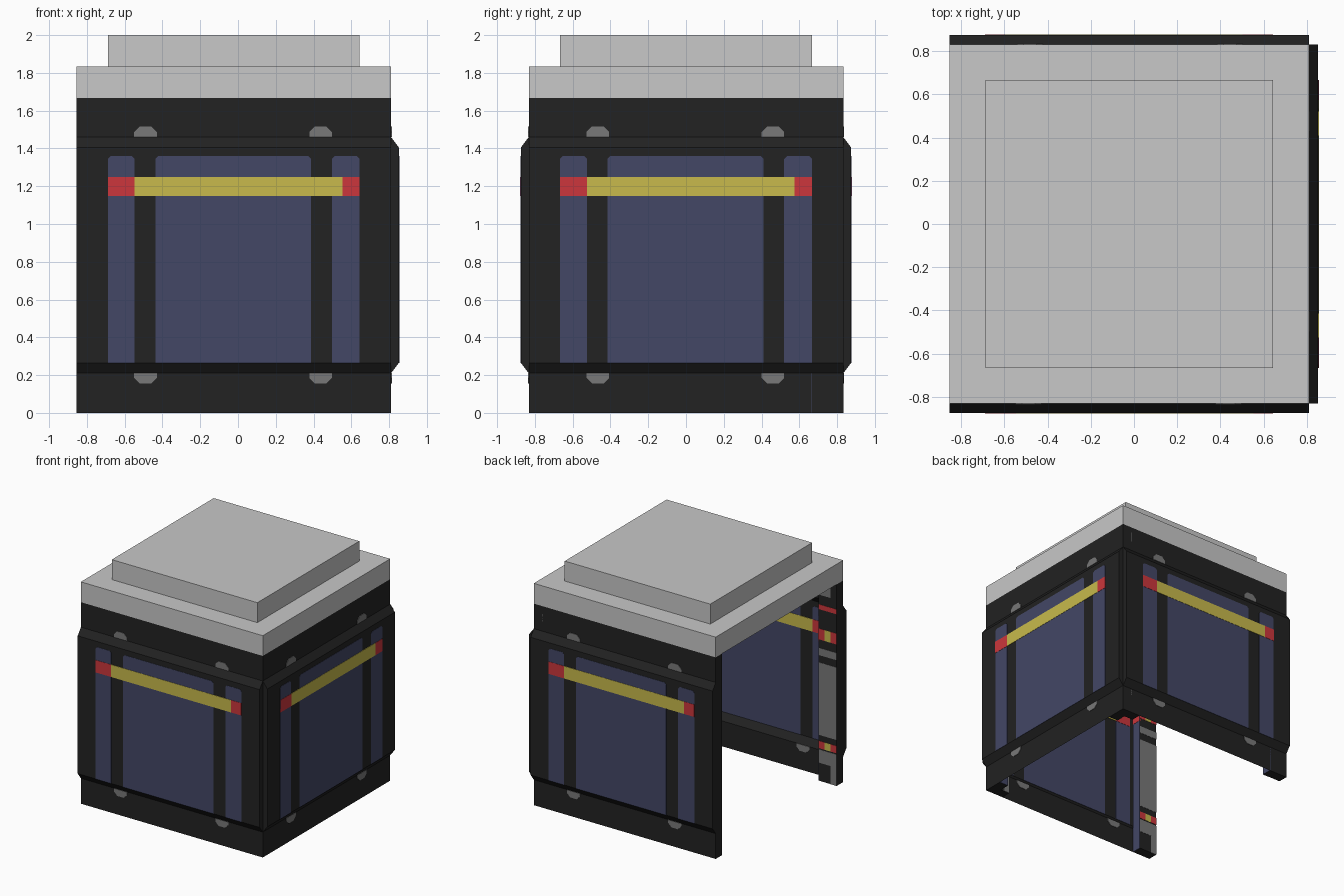
import bpy, bmesh, math

if "Cube" in bpy.data.objects:
    bpy.data.objects.remove(bpy.data.objects["Cube"])

def material(name, rgb):
    m = bpy.data.materials.new(name)
    m.diffuse_color = (*rgb, 1)
    m.use_nodes = True
    m.node_tree.nodes["Principled BSDF"].inputs["Base Color"].default_value = m.diffuse_color
    return m

BLACK = material("black", (0.016, 0.016, 0.016))
ROOF = material("light grey", (0.58, 0.58, 0.58))
GREY = material("mid grey", (0.19, 0.19, 0.19))
BLUE = material("slate blue", (0.056, 0.063, 0.133))
YELLOW = material("yellow", (0.578, 0.491, 0.072))
RED = material("red", (0.604, 0.037, 0.045))

CX = -0.0225    # centre of the open box
H = 0.8325      # half width
TOP = 1.667     # top of the walls
BULGE = 0.042   # how far the padded middle stands out
DEEP = 0.083    # depth of the inner end posts


def finish(name, bm, mat, turn=0):
    bmesh.ops.recalc_face_normals(bm, faces=bm.faces)
    me = bpy.data.meshes.new(name)
    bm.to_mesh(me)
    bm.free()
    me.materials.append(mat)
    ob = bpy.data.objects.new(name, me)
    ob.location = (CX, 0, 0)
    ob.rotation_euler = (0, 0, turn)
    bpy.context.collection.objects.link(ob)
    return ob


def prism(bm, pts, y0, y1):
    """Extrude an (x, z) outline from y0 to y1."""
    a = [bm.verts.new((x, y0, z)) for x, z in pts]
    b = [bm.verts.new((x, y1, z)) for x, z in pts]
    bm.faces.new(a)
    bm.faces.new(b[::-1])
    for i in range(len(pts)):
        j = (i + 1) % len(pts)
        bm.faces.new((a[i], b[i], b[j], a[j]))


def rect(x0, x1, z0, z1):
    return [(x0, z0), (x1, z0), (x1, z1), (x0, z1)]


def cut_top(x0, x1, z0, z1, c):
    """Outline with the two corners at z1 cut off."""
    s = c if z1 > z0 else -c
    return [(x0, z0), (x1, z0), (x1, z1 - s), (x1 - c, z1), (x0 + c, z1), (x0, z1 - s)]


def plates(name, outlines, y, half, mat, turn):
    bm = bmesh.new()
    for pts in outlines:
        prism(bm, pts, y - half, y + half)
    return finish(name, bm, mat, turn)


def wall(side, turn):
    # folded sheet with a padded middle, closed at both ends of the padding
    profile = [(0, 0), (0, 0.21), (BULGE, 0.265), (BULGE, 1.405), (0, 1.46), (0, TOP)]
    bm = bmesh.new()
    l = [bm.verts.new((-H, -H - d, z)) for d, z in profile]
    r = [bm.verts.new((H, -H - d, z)) for d, z in profile]
    for i in range(len(profile) - 1):
        bm.faces.new((l[i], r[i], r[i + 1], l[i + 1]))
    bm.faces.new(l[1:5])
    bm.faces.new(r[1:5])
    finish(side + "_wall", bm, BLACK, turn)

    # coloured panels, stripe and latches, showing on both sides of the sheet
    y = -H - BULGE
    plates(side + "_panels", [cut_top(a, b, 0.265, 1.36, 0.015) for a, b in
           ((-0.667, -0.525), (-0.415, 0.41), (0.52, 0.667))], y, 0.002, BLUE, turn)
    plates(side + "_stripe", [rect(-0.525, 0.575, 1.148, 1.25)], y, 0.004, YELLOW, turn)
    plates(side + "_stripe_ends", [rect(-0.667, -0.525, 1.148, 1.25),
           rect(0.575, 0.667, 1.148, 1.25)], y, 0.004, RED, turn)
    plates(side + "_latches", [cut_top(a, b, z0, z1, 0.03) for a, b in
           ((-0.527, -0.407), (0.4, 0.52)) for z0, z1 in ((1.46, 1.517), (0.21, 0.155))],
           -H, 0.004, GREY, turn)

    # inner posts at the wall ends with their painted details
    posts, cheeks, cheek_marks = bmesh.new(), bmesh.new(), bmesh.new()
    greys, reds, yellows = [], [], []
    for s in (-1, 1):
        a, b = sorted((s * 0.667, s * H))
        w = (b - a) / 3
        prism(posts, rect(a, b, 0, TOP), -H, -H + DEEP)
        e = s * 0.667
        prism(cheeks, rect(e - 0.002, e + 0.002, 0, 1.36), -H, -H + DEEP)
        prism(cheek_marks, rect(e - 0.004, e + 0.004, 1.148, 1.25), -H, -H + DEEP)
        greys += [rect(a, b, 0.38, 0.98), rect(a, b, 1.04, 1.1), rect(a, b, 0.15, 0.26),
                  rect(a, a + w, 0, 0.15), rect(a + w, b, 1.54, 1.62)]
        for z0, z1 in ((0.27, 0.33), (1.17, 1.26)):
            reds += [rect(a, a + w, z0, z1), rect(b - w, b, z0, z1)]
            yellows.append(rect(a + w, b - w, z0, z1))
        reds.append(rect(a, b, 1.42, 1.46))
    finish(side + "_posts", posts, BLACK, turn)
    finish(side + "_post_cheeks", cheeks, BLUE, turn)
    finish(side + "_post_cheek_marks", cheek_marks, RED, turn)
    y = -H + DEEP
    plates(side + "_post_grey", greys, y, 0.002, GREY, turn)
    plates(side + "_post_red", reds, y, 0.002, RED, turn)
    plates(side + "_post_yellow", yellows, y, 0.002, YELLOW, turn)


# three walls; the left side stays open
for i, side in enumerate(("front", "right", "back")):
    wall(side, i * math.pi / 2)

# stepped roof
for name, h, z0, z1 in (("roof_slab", H, TOP, 1.835), ("roof_cap", 0.666, 1.835, 2.0)):
    bm = bmesh.new()
    prism(bm, rect(-h, h, z0, z1), -h, h)
    finish(name, bm, ROOF)
